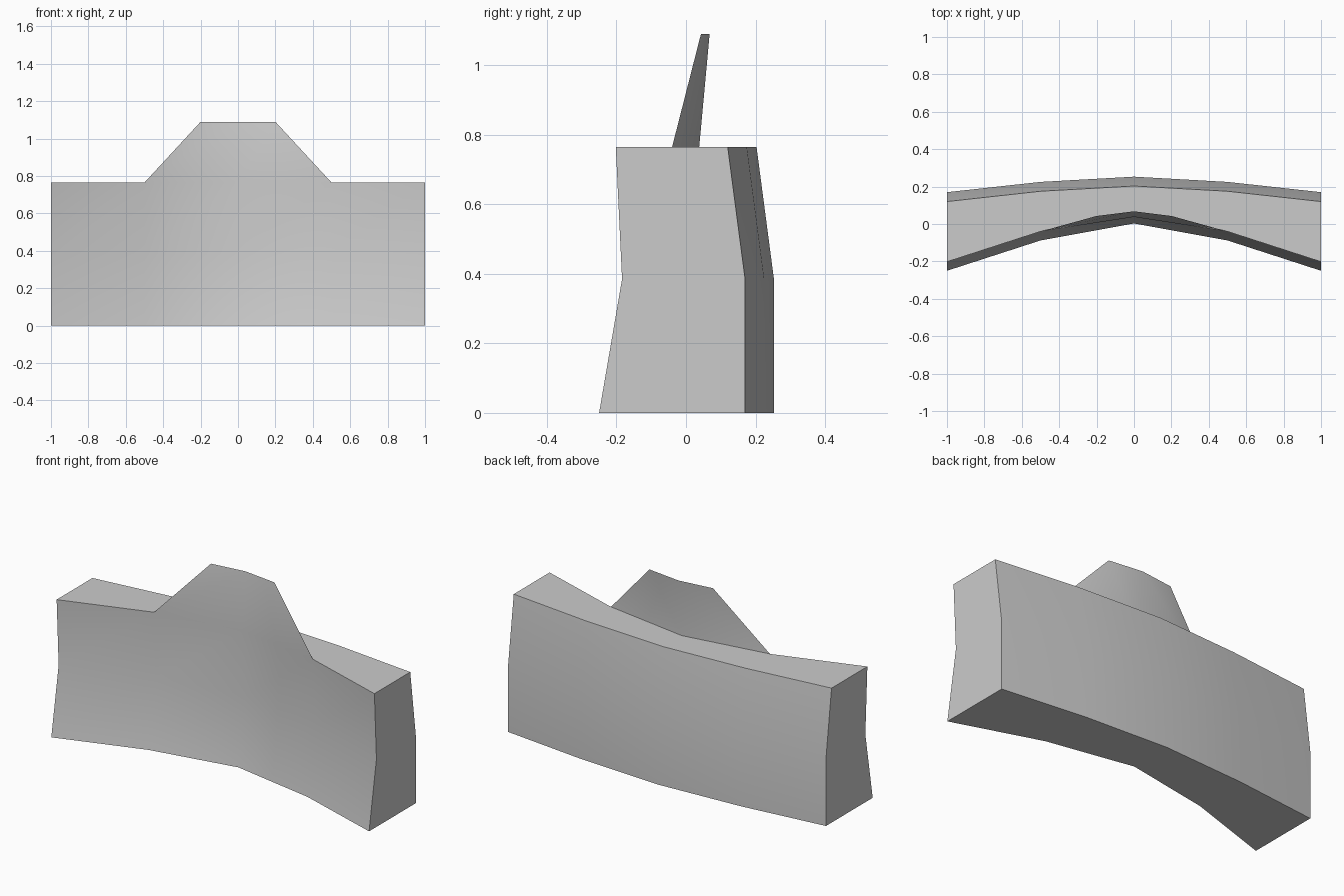
import bpy
import math

cube = bpy.data.objects.get("Cube")
if cube:
    bpy.data.objects.remove(cube, do_unlink=True)

# Flat grey material
grey = bpy.data.materials.new("light grey")
grey.use_nodes = True
colour = (0.6, 0.6, 0.6, 1)
grey.diffuse_color = colour
grey.node_tree.nodes["Principled BSDF"].inputs["Base Color"].default_value = colour

XS = (-1, -0.5, 0, 0.5, 1)
ZS = (0, 0.385, 0.765)
N = len(XS)
FRONT_ARC = (-0.25, -0.088, 0.003, -0.088, -0.25)
BACK_ARC = (0.17, 0.225, 0.253, 0.225, 0.17)
FRONT_LEAN = (0, 0.066, 0.048)
TOP_CENTRE_SHIFT = -0.013
BACK_LEAN = (0, 0, -0.05)


def wall(arc, lean):
    """Rows of points, bottom to top, following a plan arc."""
    return [(x, y + dy, z) for z, dy in zip(ZS, lean) for x, y in zip(XS, arc)]


def grid_faces(start, flip=False):
    faces = []
    for r in range(len(ZS) - 1):
        for c in range(N - 1):
            a = start + r * N + c
            f = (a, a + 1, a + N + 1, a + N)
            faces.append(f[::-1] if flip else f)
    return faces


def make(name, verts, faces):
    mesh = bpy.data.meshes.new(name)
    mesh.from_pydata(verts, [], faces)
    mesh.materials.append(grey)
    mesh.update()
    obj = bpy.data.objects.new(name, mesh)
    bpy.context.collection.objects.link(obj)
    bpy.ops.object.select_all(action="DESELECT")
    obj.select_set(True)
    bpy.context.view_layer.objects.active = obj
    bpy.ops.object.shade_smooth_by_angle(angle=math.radians(35))
    return obj


front = wall(FRONT_ARC, FRONT_LEAN)
back = wall(BACK_ARC, BACK_LEAN)
top = N * (len(ZS) - 1)
x, y, z = front[top + N // 2]
front[top + N // 2] = (x, y + TOP_CENTRE_SHIFT, z)

# Curved front panel rising into a thin tapered crest
crest = [(-0.2, 0.043, 1.09), (0, 0.068, 1.09), (0.2, 0.043, 1.09)]
k = len(front)
crest_faces = [(top + 1, top + 2, k + 1, k), (top + 2, top + 3, k + 2, k + 1)]
make("front_panel_with_crest", front + crest, grid_faces(0) + crest_faces)

# Block behind the panel: back wall, top, bottom and two ends
faces = grid_faces(k, flip=True)
for c in range(N - 1):
    faces.append((c + 1, c, k + c, k + c + 1))
    t = top + c
    faces.append((t, t + 1, k + t + 1, k + t))
left, right = [r * N + N - 1 for r in range(len(ZS))], [r * N for r in range(len(ZS))]
faces.append(left[::-1] + [k + i for i in left])
faces.append(right + [k + i for i in reversed(right)])
make("block_body", front + back, faces)
